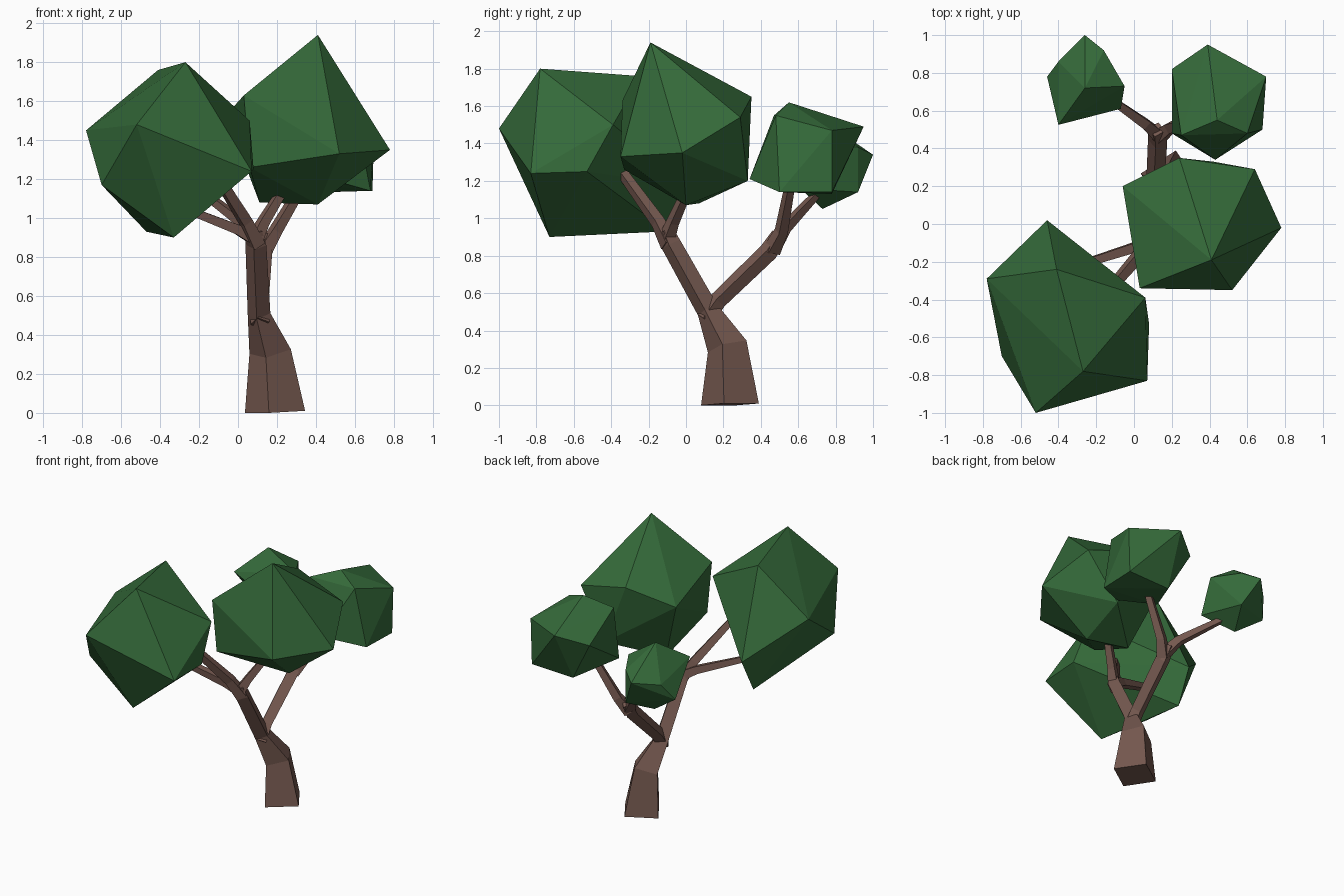
import bpy, bmesh, math
from mathutils import Vector

if "Cube" in bpy.data.objects:
    bpy.data.objects.remove(bpy.data.objects["Cube"])


def material(name, rgb):
    m = bpy.data.materials.new(name)
    m.diffuse_color = (*rgb, 1)
    m.use_nodes = True
    m.node_tree.nodes["Principled BSDF"].inputs["Base Color"].default_value = m.diffuse_color
    return m


BARK = material("bark", (0.18, 0.10, 0.08))
LEAF = material("leaf", (0.035, 0.145, 0.042))


def finish(name, bm, mat):
    bmesh.ops.recalc_face_normals(bm, faces=bm.faces)
    mesh = bpy.data.meshes.new(name)
    bm.to_mesh(mesh)
    bm.free()
    mesh.materials.append(mat)
    bpy.context.collection.objects.link(bpy.data.objects.new(name, mesh))


def limb(name, stations):
    """Four-sided tapering tube through (x, y, z, radius) stations."""
    bm = bmesh.new()
    pts = [Vector(s[:3]) for s in stations]
    dirs = [(b - a).normalized() for a, b in zip(pts, pts[1:])]
    rings = []
    for i, p in enumerate(pts):
        t = (dirs[max(i - 1, 0)] + dirs[min(i, len(dirs) - 1)]).normalized()
        u = Vector((1, 0, 0))
        u = (u - t * u.dot(t)).normalized()
        v = t.cross(u)
        ring = []
        for k in range(4):
            a = math.pi / 2 * k - 0.2
            q = p + (u * math.cos(a) + v * math.sin(a)) * stations[i][3]
            q.z = max(q.z, 0)
            ring.append(bm.verts.new(q))
        rings.append(ring)
    for r, s in zip(rings, rings[1:]):
        for k in range(4):
            n = (k + 1) % 4
            bm.faces.new((r[k], r[n], s[n], s[k]))
    bm.faces.new(rings[0])
    bm.faces.new(rings[-1])
    finish(name, bm, BARK)


def foliage(name, points):
    """Faceted leaf mass: convex hull of its corner points."""
    bm = bmesh.new()
    for p in points:
        bm.verts.new(p)
    bmesh.ops.convex_hull(bm, input=bm.verts)
    loose = [v for v in bm.verts if not v.link_faces]
    bmesh.ops.delete(bm, geom=loose, context='VERTS')
    finish(name, bm, LEAF)


# Trunk continuing into the front limb, and the rear limb
limb("trunk", [(.19, .235, 0, .158), (.165, .22, .315, .11), (.108, .115, .51, .06),
               (.092, -.08, .86, .055), (.08, -.11, .93, .045)])
limb("rear_limb", [(.112, .1, .46, .05), (.11, .17, .56, .048),
                   (.125, .44, .82, .052), (.12, .5, .91, .046)])

# Twigs reaching into the leaf masses
limb("front_upper_branch", [(.095, -.09, .86, .05), (.04, -.15, .98, .04), (-.14, -.36, 1.27, .03)])
limb("front_left_branch", [(.09, -.09, .89, .045), (0, -.125, .94, .036), (-.33, -.23, 1.07, .026)])
limb("front_right_branch", [(.09, -.1, .9, .045), (.13, -.07, .98, .036), (.24, .01, 1.16, .028)])
limb("rear_right_branch", [(.13, .46, .83, .05), (.19, .51, .93, .038), (.35, .56, 1.2, .028)])
limb("rear_left_branch", [(.125, .47, .86, .048), (.06, .53, .95, .036), (-.18, .7, 1.13, .024)])

# Leaf masses
foliage("front_left_foliage", [
    (-.27, -.78, 1.8), (-.41, -.24, 1.76), (-.52, -1, 1.48), (-.78, -.29, 1.45),
    (.06, -.39, 1.5), (.07, -.83, 1.24), (.08, -.53, 1.25), (-.7, -.7, 1.17),
    (-.33, -.73, .9), (-.47, -.1, .93), (-.46, .02, 1.17)])
foliage("front_right_foliage", [
    (.41, -.19, 1.94), (.03, -.34, 1.63), (.52, -.35, 1.33), (.78, -.02, 1.35),
    (.64, .29, 1.54), (.24, .35, 1.65), (-.06, .2, 1.53), (.06, -.33, 1.26),
    (.41, 0, 1.07), (.11, .07, 1.08), (.42, .33, 1.2)])
foliage("rear_right_foliage", [
    (.44, .55, 1.62), (.43, .34, 1.21), (.25, .47, 1.55), (.6, .48, 1.55), (.7, .78, 1.47),
    (.39, .95, 1.49), (.68, .5, 1.14), (.69, .78, 1.14), (.2, .82, 1.42),
    (.2, .48, 1.2), (.36, .78, 1.13)])
foliage("rear_left_foliage", [
    (-.26, .72, 1.53), (-.4, .525, 1.39), (-.16, .92, 1.38), (-.05, .73, 1.39),
    (-.07, .61, 1.16), (-.4, .86, 1.31), (-.26, 1, 1.34), (-.46, .78, 1.19),
    (-.16, .92, 1.14), (-.26, .73, 1.05)])
